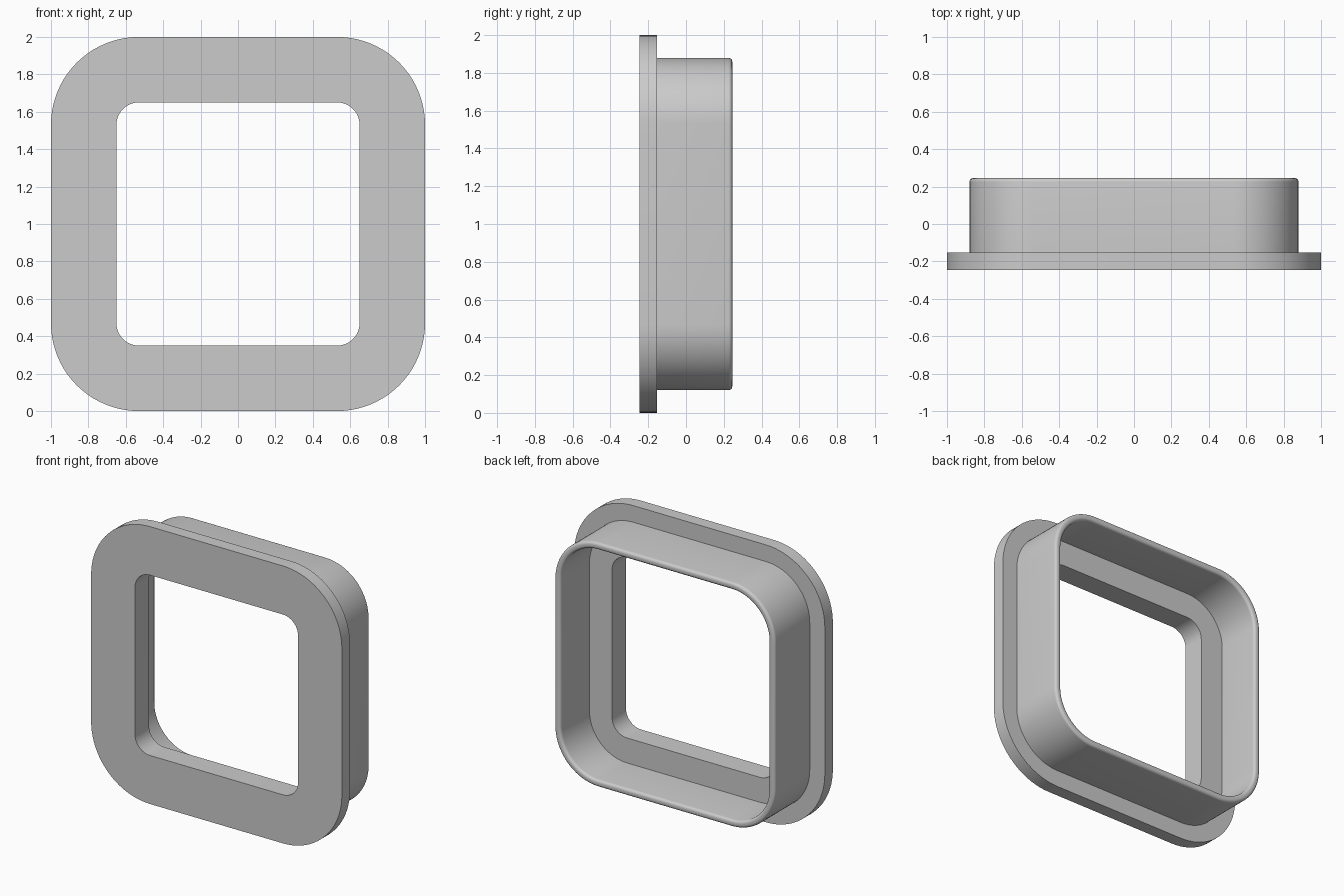
import bpy, bmesh, math

if "Cube" in bpy.data.objects:
    bpy.data.objects.remove(bpy.data.objects["Cube"])

CORNER = 0.53          # distance of every corner arc's centre from the axis
CORNER_STEPS = 20
FRONT, FLANGE_BACK, LEDGE, RIM = -0.245, -0.153, -0.085, 0.245
OUTER, OPENING, WALL_OUT, WALL_IN = 1.0, 0.65, 0.88, 0.83
FILLET = 0.02

grey = bpy.data.materials.new("plain grey")
grey.use_nodes = True
colour = (0.6, 0.6, 0.6, 1)
grey.diffuse_color = colour
grey.node_tree.nodes["Principled BSDF"].inputs["Base Color"].default_value = colour


def fillet(centre, start, steps=5):
    """Quarter arc of the rim rounding, turning from start by 90 degrees."""
    angles = [math.radians(start + 90 * i / steps) for i in range(steps + 1)]
    return [(centre + FILLET * math.cos(a), RIM - FILLET + FILLET * math.sin(a))
            for a in angles]


def rounded_square(half):
    """Outline points (x, z) with concentric corner arcs."""
    radius = half - CORNER
    points = []
    for corner in range(4):
        mid = math.radians(45 + 90 * corner)
        cx = math.copysign(CORNER, math.cos(mid))
        cz = math.copysign(CORNER, math.sin(mid))
        for i in range(CORNER_STEPS + 1):
            a = math.radians(90 * (corner + i / CORNER_STEPS))
            points.append((cx + radius * math.cos(a), cz + radius * math.sin(a)))
    return points


# Closed cross-section (half width, depth): flange, wall, rounded rim, ledge
section = [(OPENING, FRONT), (OUTER, FRONT), (OUTER, FLANGE_BACK), (WALL_OUT, FLANGE_BACK)]
section += fillet(WALL_OUT - FILLET, 0)
section += fillet(WALL_IN + FILLET, 90)
section += [(WALL_IN, LEDGE), (OPENING, LEDGE)]

# Sweep the section around the rounded square
bm = bmesh.new()
rings = [[bm.verts.new((x, y, z + 1)) for x, z in rounded_square(half)]
         for half, y in section]
for a, b in zip(rings, rings[1:] + rings[:1]):
    n = len(a)
    for i in range(n):
        j = (i + 1) % n
        bm.faces.new((a[i], a[j], b[j], b[i]))
bmesh.ops.recalc_face_normals(bm, faces=bm.faces)

mesh = bpy.data.meshes.new("flanged_frame")
bm.to_mesh(mesh)
bm.free()
mesh.materials.append(grey)
frame = bpy.data.objects.new("flanged_frame", mesh)
bpy.context.collection.objects.link(frame)

# Smooth curves, crisp edges
bpy.ops.object.select_all(action="DESELECT")
frame.select_set(True)
bpy.context.view_layer.objects.active = frame
bpy.ops.object.shade_smooth_by_angle(angle=math.radians(30))
